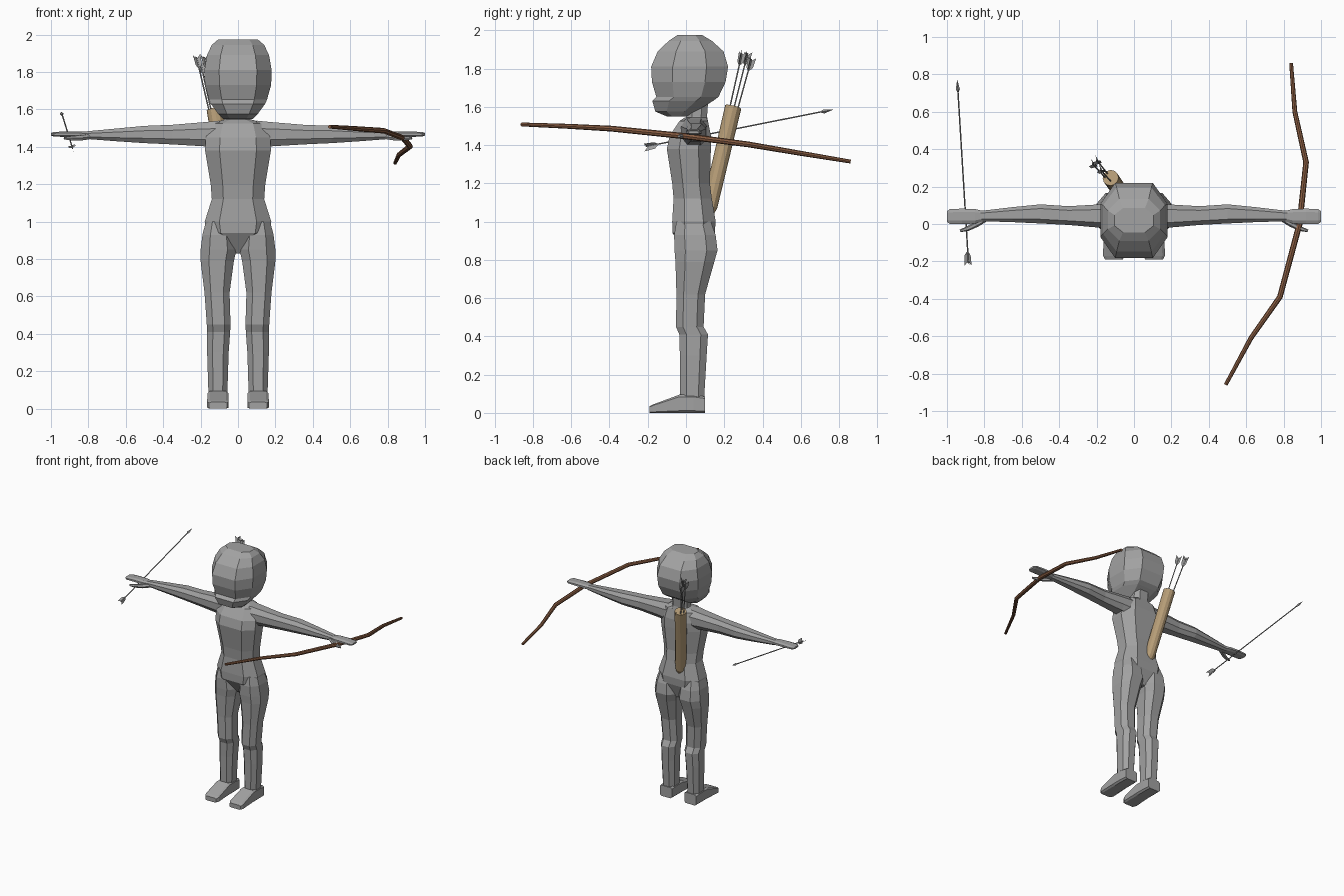
import bpy, bmesh, math
from mathutils import Vector

if "Cube" in bpy.data.objects:
    bpy.data.objects.remove(bpy.data.objects["Cube"])


def material(name, r, g, b):
    m = bpy.data.materials.new(name)
    m.diffuse_color = (r, g, b, 1)
    m.use_nodes = True
    m.node_tree.nodes["Principled BSDF"].inputs["Base Color"].default_value = m.diffuse_color
    return m


GREY = material("body grey", 0.36, 0.36, 0.36)
WOOD = material("bow brown", 0.25, 0.11, 0.055)
TAN = material("quiver tan", 0.46, 0.33, 0.18)


def finish(name, bm, mat, mirror=False):
    bmesh.ops.recalc_face_normals(bm, faces=bm.faces)
    mesh = bpy.data.meshes.new(name)
    bm.to_mesh(mesh)
    bm.free()
    mesh.materials.append(mat)
    ob = bpy.data.objects.new(name, mesh)
    bpy.context.collection.objects.link(ob)
    if mirror:
        ob.modifiers.new("mirror", 'MIRROR').use_mirror_merge = False
    return ob


def skin(bm, rings):
    """Bridge equal-length rings and cap both ends."""
    loops = [[bm.verts.new(p) for p in ring] for ring in rings]
    n = len(loops[0])
    for a, b in zip(loops, loops[1:]):
        for i in range(n):
            j = (i + 1) % n
            bm.faces.new((a[i], a[j], b[j], b[i]))
    bm.faces.new(loops[0][::-1])
    bm.faces.new(loops[-1])


def octagon(u0, u1, v0, v1, cu=0.22, cv=0.28):
    """Rectangle with cut corners in two dimensions."""
    a, b = (u1 - u0) * cu, (v1 - v0) * cv
    return [(u0 + a, v0), (u1 - a, v0), (u1, v0 + b), (u1, v1 - b),
            (u1 - a, v1), (u0 + a, v1), (u0, v1 - b), (u0, v0 + b)]


def stack(name, rows, axis, mirror=False, cu=0.22, cv=0.28):
    """Loft octagons along an axis; each row is position, u0, u1, v0, v1."""
    place = {'x': lambda t, u, v: (t, u, v),
             'y': lambda t, u, v: (u, t, v),
             'z': lambda t, u, v: (u, v, t)}[axis]
    bm = bmesh.new()
    skin(bm, [[place(r[0], u, v) for u, v in octagon(*r[1:], cu, cv)] for r in rows])
    return finish(name, bm, GREY, mirror)


def add_tube(bm, pts, radii, sides):
    pts = [Vector(p) for p in pts]
    whole = pts[-1] - pts[0]
    ref = Vector((1, 0, 0)) if abs(whole.normalized().x) < 0.7 else Vector((0, 0, 1))
    rings = []
    for i, p in enumerate(pts):
        t = (pts[min(i + 1, len(pts) - 1)] - pts[max(i - 1, 0)])
        t = t.normalized() if t.length > 1e-6 else whole.normalized()
        u = ref.cross(t).normalized()
        v = t.cross(u)
        rings.append([p + radii[i] * (u * math.cos(a) + v * math.sin(a))
                      for a in (math.tau * k / sides for k in range(sides))])
    skin(bm, rings)


# Head: rows are height, half width, front, back
head = [(1.55, .08, -.10, .00), (1.575, .105, -.16, .05), (1.63, .145, -.176, .14),
        (1.652, .155, -.155, .17), (1.73, .177, -.178, .207), (1.81, .18, -.182, .22),
        (1.89, .166, -.148, .196), (1.945, .14, -.09, .135), (1.975, .105, -.045, .085)]
stack("head", [(z, -w, w, f, b) for z, w, f, b in head], 'z')

stack("neck", [(1.50, -.085, .085, -.01, .12), (1.55, -.065, .065, .0, .11),
               (1.62, -.065, .065, .0, .115)], 'z')

# Torso tapering into the pelvis
torso = [(.83, .015, .0, .11), (.94, .165, -.07, .15), (1.0, .178, -.072, .155),
         (1.12, .14, -.065, .135), (1.2, .146, -.072, .125), (1.38, .176, -.10, .13),
         (1.45, .172, -.085, .13), (1.525, .145, -.035, .115), (1.545, .075, -.005, .105)]
stack("torso", [(z, -w, w, f, b) for z, w, f, b in torso], 'z')

# Limbs on the +x side, mirrored
stack("leg", [(1.0, .03, .172, -.05, .13), (.93, .02, .19, -.062, .155),
              (.85, .008, .2, -.06, .165), (.79, .022, .2, -.055, .148),
              (.62, .045, .179, -.05, .1), (.45, .04, .167, -.052, .092),
              (.41, .042, .165, -.035, .115), (.3, .05, .165, -.032, .108),
              (.08, .057, .158, -.03, .095)], 'z', True, .25, .25)
stack("foot", [(.10, .055, .16, 0, .085), (.04, .052, .163, 0, .095),
               (-.035, .052, .163, 0, .095), (-.17, .05, .165, 0, .045),
               (-.19, .06, .155, 0, .035)], 'y', True, .12, .12)
stack("arm", [(.10, -.03, .11, 1.39, 1.54), (.18, -.02, .105, 1.403, 1.532),
              (.35, -.005, .095, 1.413, 1.518), (.5, .003, .105, 1.42, 1.512),
              (.65, .01, .09, 1.43, 1.498), (.82, .015, .07, 1.443, 1.482)], 'x', True)
stack("hand", [(.80, .017, .068, 1.445, 1.48), (.85, .002, .08, 1.45, 1.483),
               (.92, .0, .082, 1.453, 1.483), (.985, .0, .08, 1.455, 1.479),
               (1.0, .012, .068, 1.46, 1.474)], 'x', True)
bm = bmesh.new()
add_tube(bm, [(.79, .03, 1.455), (.84, .0, 1.448), (.89, -.025, 1.446), (.93, -.037, 1.446)],
         [.015, .016, .013, .007], 6)
finish("thumb", bm, GREY, True)

# Bow: bent wooden stave through the left hand
bow = [(.49, -.86, 1.508), (.625, -.61, 1.498), (.78, -.39, 1.486), (.885, .0, 1.446),
       (.92, .33, 1.403), (.86, .60, 1.357), (.84, .86, 1.314)]
bm = bmesh.new()
add_tube(bm, bow, [.010, .013, .015, .016, .015, .013, .010], 8)
finish("bow", bm, WOOD)

# Quiver: slanted open tube on the back
low, top = Vector((-.035, .115, 1.04)), Vector((-.125, .247, 1.6))
d = (top - low).normalized()
bm = bmesh.new()
add_tube(bm, [low, low + d * .04, top, top + d * .0005, top - d * .06],
         [.028, .04, .043, .036, .035], 12)
finish("quiver", bm, TAN)


def arrow(name, tail, tip):
    """Shaft, pointed head and three swept feathers."""
    tail, tip = Vector(tail), Vector(tip)
    d = (tip - tail).normalized()
    bm = bmesh.new()
    add_tube(bm, [tail, tip - d * .05], [.004, .004], 5)
    add_tube(bm, [tip - d * .065, tip - d * .05, tip], [.004, .011, .0008], 4)
    u = d.orthogonal().normalized()
    v = d.cross(u)
    for k in range(3):
        a = math.tau * k / 3
        out = u * math.cos(a) + v * math.sin(a)
        bm.faces.new([bm.verts.new(p) for p in (
            tail + d * .07, tail + d * .045 + out * .02,
            tail - d * .012 + out * .024, tail + d * .012)])
    finish(name, bm, GREY)


arrow("held_arrow", (-.885, -.21, 1.392), (-.945, .77, 1.586))
for i, end in enumerate([(-.222, .322, 1.88), (-.2, .342, 1.85), (-.18, .292, 1.88)]):
    end = Vector(end)
    base = top - d * .3 + (end - Vector((-.2, .319, 1.87))) * .5
    arrow("quiver_arrow_%d" % (i + 1), end, base)
